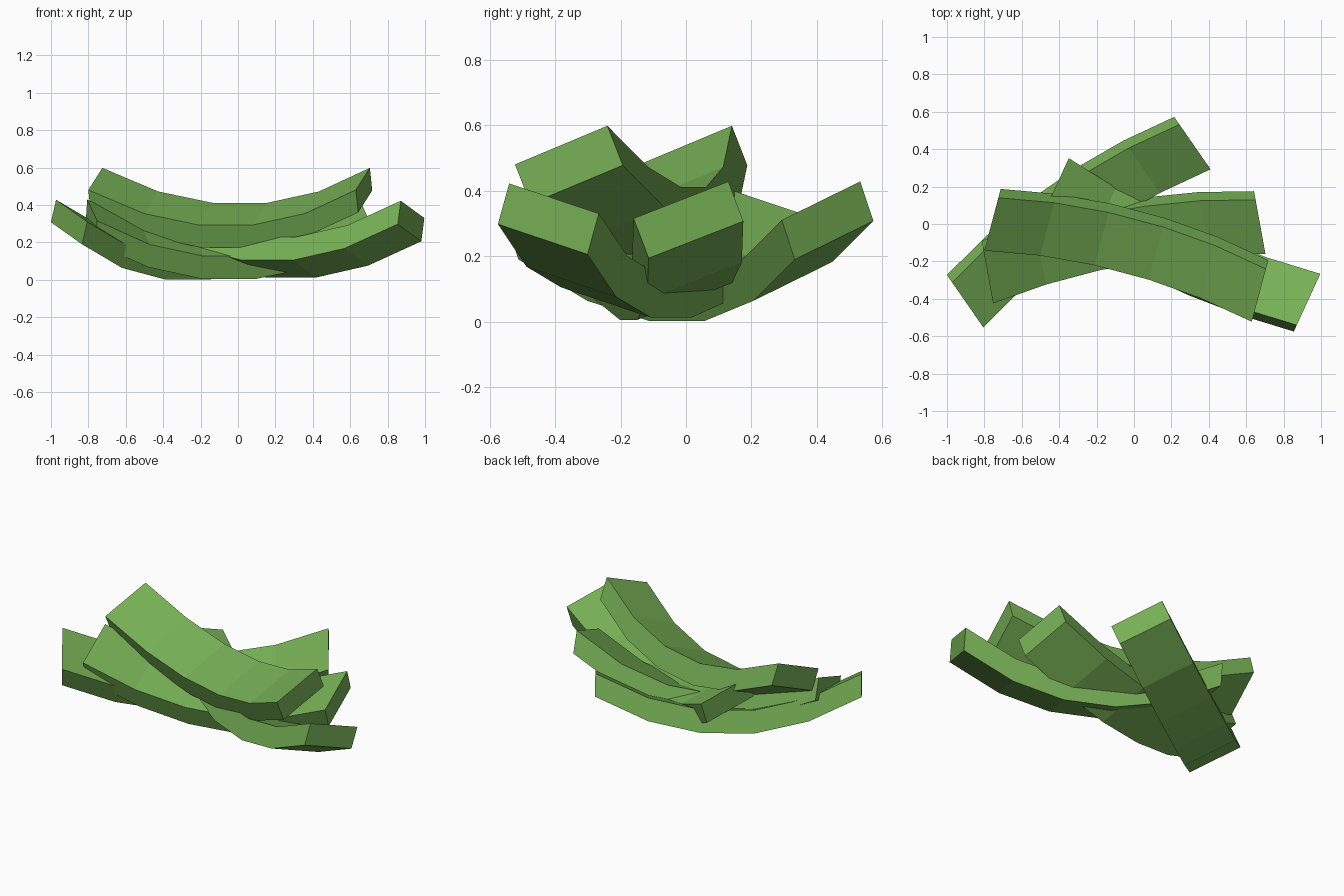
import bpy, bmesh
from math import radians

if "Cube" in bpy.data.objects:
    bpy.data.objects.remove(bpy.data.objects["Cube"])

W, T = 0.315, 0.13                      # strip width and thickness
ARC = [(-0.74, 0.0), (-0.445, -0.136), (-0.15, -0.202),
       (0.15, -0.202), (0.445, -0.136), (0.74, 0.0)]

green = bpy.data.materials.new("pickle_green")
green.diffuse_color = (0.18, 0.43, 0.09, 1)
green.use_nodes = True
green.node_tree.nodes["Principled BSDF"].inputs["Base Color"].default_value = green.diffuse_color


def strip(name, loc, yaw, roll):
    """Curved slab; its origin is the chord middle of the raised upper edge."""
    outline = ARC + [(x, z - T) for x, z in reversed(ARC)]
    n = len(outline)
    bm = bmesh.new()
    front = [bm.verts.new((x, -W, z)) for x, z in outline]
    back = [bm.verts.new((x, 0, z)) for x, z in outline]
    # long bands around the outline
    for i in range(n):
        j = (i + 1) % n
        bm.faces.new((front[i], front[j], back[j], back[i]))
    # side faces, split per segment
    for i in range(len(ARC) - 1):
        for side in (front, back):
            bm.faces.new((side[i], side[i + 1], side[n - 2 - i], side[n - 1 - i]))
    bmesh.ops.recalc_face_normals(bm, faces=bm.faces)
    me = bpy.data.meshes.new(name)
    bm.to_mesh(me)
    bm.free()
    me.materials.append(green)
    ob = bpy.data.objects.new(name, me)
    ob.location = loc
    ob.rotation_euler = (radians(roll), 0, radians(yaw))
    bpy.context.collection.objects.link(ob)


# three strips lying on the ground, one on top
strip("strip_diagonal", (-0.365, 0.11, 0.428), 34.8, 22)
strip("strip_middle", (-0.078, -0.003, 0.428), 10.3, 21)
strip("strip_right", (0.198, -0.231, 0.422), 180 - 24.7, 17)
strip("strip_top", (-0.01, -0.05, 0.598), -14.9, 22)
